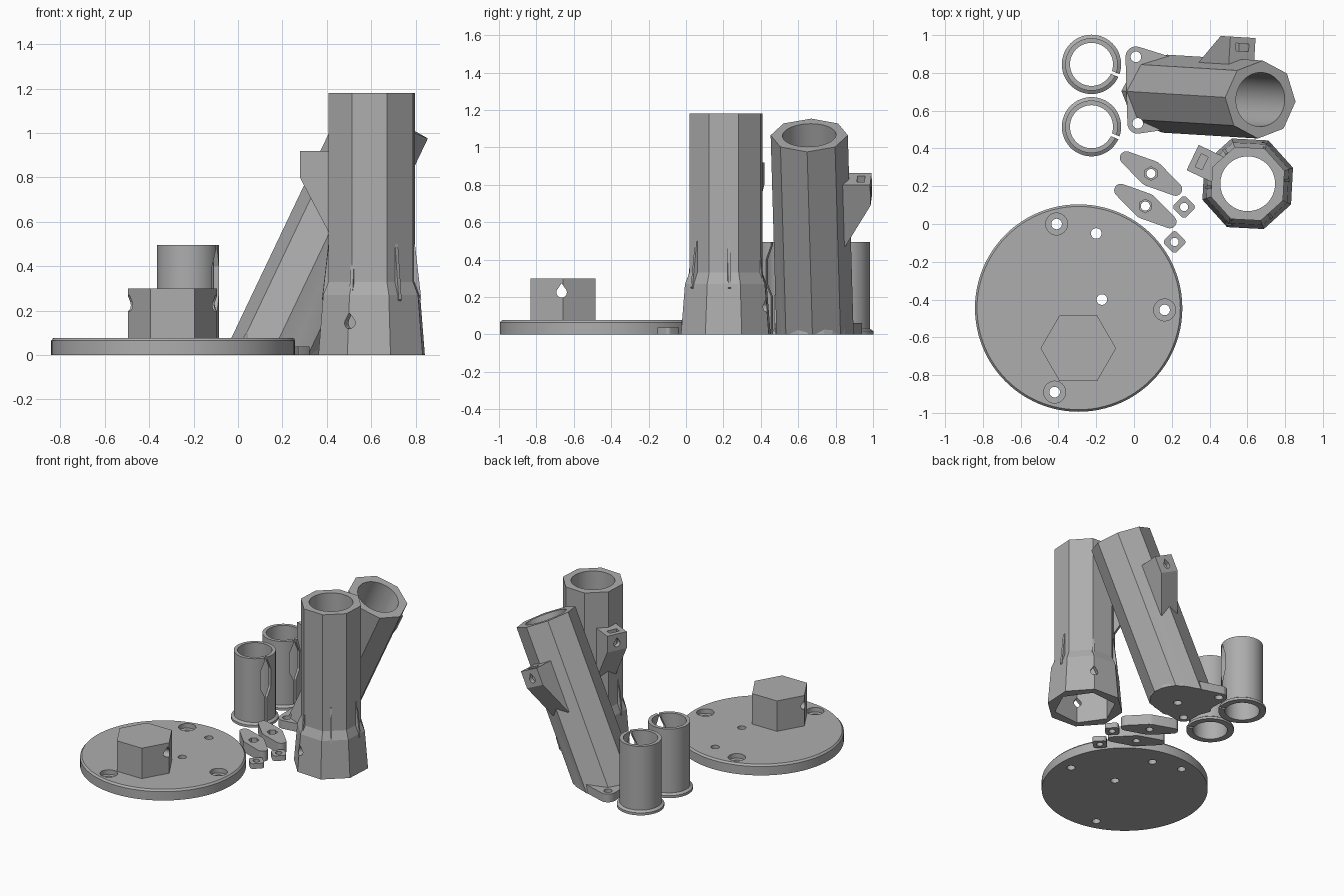
import bpy, bmesh
from math import radians, sin, cos, tau
from mathutils import Matrix, Vector
from mathutils.geometry import convex_hull_2d

cube = bpy.data.objects.get("Cube")
if cube:
    bpy.data.objects.remove(cube, do_unlink=True)

grey = bpy.data.materials.new("plain grey")
grey.use_nodes = True
tone = (0.42, 0.42, 0.42, 1)
grey.diffuse_color = tone
grey.node_tree.nodes["Principled BSDF"].inputs["Base Color"].default_value = tone


def loft(name, sections, matrix=Matrix()):
    """Closed solid through matching rings of points."""
    bm = bmesh.new()
    rings = [[bm.verts.new(matrix @ Vector(p)) for p in s] for s in sections]
    n = len(rings[0])
    for a, b in zip(rings, rings[1:]):
        for i in range(n):
            j = (i + 1) % n
            bm.faces.new((a[i], a[j], b[j], b[i]))
    bm.faces.new(rings[0][::-1])
    bm.faces.new(rings[-1])
    bmesh.ops.recalc_face_normals(bm, faces=bm.faces)
    mesh = bpy.data.meshes.new(name)
    bm.to_mesh(mesh)
    bm.free()
    mesh.materials.append(grey)
    obj = bpy.data.objects.new(name, mesh)
    bpy.context.collection.objects.link(obj)
    return obj


def ring(n, r, z, turn=0, x=0, y=0):
    return [(x + r * cos(radians(turn) + tau * i / n),
             y + r * sin(radians(turn) + tau * i / n), z) for i in range(n)]


def turned(name, profile, n=48, turn=0, x=0, y=0, matrix=Matrix()):
    return loft(name, [ring(n, r, z, turn, x, y) for r, z in profile], matrix)


def hole(r, z0, z1, x, y, n=32, turn=0, matrix=Matrix()):
    return turned("cutter", [(r, z0), (r, z1)], n, turn, x, y, matrix)


def hull_plate(name, circles, z0, z1, n=24):
    pts = [Vector(p[:2]) for x, y, r in circles for p in ring(n, r, 0, 0, x, y)]
    outline = [pts[i] for i in convex_hull_2d(pts)]
    return loft(name, [[(p.x, p.y, z) for p in outline] for z in (z0, z1)])


def slab(name, profile, width, matrix=Matrix()):
    """Profile in the x-z plane, extruded both ways along y."""
    return loft(name, [[(r, y, z) for r, z in profile] for y in (-width / 2, width / 2)], matrix)


def teardrop(r, x0, x1, z, matrix=Matrix()):
    arc = [radians(a) for a in range(135, 406, 15)]
    pts = [(r * cos(a), z + r * sin(a)) for a in arc] + [(0, z + r * 1.75)]
    return loft("cutter", [[(x, p, q) for p, q in pts] for x in (x0, x1)], matrix)


def combine(obj, others, operation):
    for other in others:
        other.hide_render = True
        mod = obj.modifiers.new("combine", 'BOOLEAN')
        mod.operation = operation
        mod.solver = 'EXACT'
        mod.object = other
        bpy.context.view_layer.objects.active = obj
        bpy.ops.object.modifier_apply(modifier=mod.name)
        bpy.data.objects.remove(other, do_unlink=True)


def fuse(obj, *others):
    combine(obj, others, 'UNION')


def cut(obj, *others):
    combine(obj, others, 'DIFFERENCE')


def turn_z(degrees):
    return Matrix.Rotation(radians(degrees), 4, 'Z')


def move(x, y, z=0):
    return Matrix.Translation((x, y, z))


parts = []

# Round base with a hexagonal peg
base = turned("base_disc", [(.549, 0), (.549, .065), (.538, .078)], 96, 0, -.293, -.445)
hexagon = turned("hex_peg", [(.2, .04), (.2, .3)], 6, 0, -.295, -.658)
fuse(base, hexagon)
cut(base, teardrop(.028, -.4, .4, .225, move(-.295, -.665)))
for x, y in ((-.41, 0), (.162, -.455), (-.42, -.89)):
    cut(base, hole(.028, -.1, .2, x, y), hole(.058, .045, .2, x, y))
for x, y in ((-.2, -.05), (-.17, -.4)):
    cut(base, hole(.028, -.1, .2, x, y))
parts.append(base)


# Shared side bracket with a nut pocket and a bolt hole
def add_bracket(tube, angle, matrix):
    m = matrix @ turn_z(angle)
    profile = [(.1, .92), (.323, .92), (.323, .8), (.18, .555), (.1, .555)]
    fuse(tube, slab("bracket", profile, .148, m))
    pocket = [(.25, 1), (.25, .8), (.29, .8), (.29, 1)]
    cut(tube, slab("cutter", pocket, .075, m), teardrop(.024, .16, .4, .85, m))


# Upright octagonal tube with a flared hexagonal socket
SIDE = 1 / cos(tau / 16)
place = move(.602, .213)
upright = turned("upright_tube", [(.235 * SIDE, 0), (.214 * SIDE, .27),
                                  (.191 * SIDE, .33), (.191 * SIDE, 1.18)],
                 8, 19.5, matrix=place)
add_bracket(upright, 154.5, place)
for k in range(6):
    rib = [(.16, .2), (.224, .25), (.195, .5), (.16, .5)]
    fuse(upright, slab("rib", rib, .016, place @ turn_z(5 + 60 * k)))
cut(upright,
    hole(.145, .2, 1.3, 0, 0, 64, 0, place),
    turned("cutter", [(.205, -.1), (.205, .26), (.14, .45)], 6, 5, matrix=place),
    teardrop(.026, -.4, .4, .145, place @ turn_z(65)))
parts.append(upright)

# Leaning octagonal tube on a bolted foot
lean = move(.162, .69) @ turn_z(-3.5) @ Matrix.Rotation(radians(25.5), 4, 'Y')
leaning = turned("leaning_tube", [(.191 * SIDE, -.25), (.191 * SIDE, 1.18)], 8, 0, matrix=lean)
add_bracket(leaning, 90, lean)
cut(leaning, hole(2, -1, 0, 0, .7))
foot_holes = ((.01, .885), (.02, .533))
foot = hull_plate("foot", [(x, y, .055) for x, y in foot_holes] + [(.2, .69, .185)], 0, .06)
fuse(leaning, foot)
cut(leaning, hole(.143, .16, 1.4, 0, 0, 64, 0, lean))
for x, y in foot_holes:
    cut(leaning, hole(.028, -.1, .2, x, y))
cut(leaning, hole(.028, -.1, .25, .174, .656))
parts.append(leaning)

# Split sleeves with a rim and a tapered window
for label, y in (("rear", .845), ("front", .515)):
    m = move(-.225, y)
    sleeve = turned(label + "_sleeve", [(.157, 0), (.157, .018), (.139, .03), (.139, .495)],
                    64, matrix=m)
    cut(sleeve, hole(.114, -.1, .6, 0, 0, 64, 0, m))
    slot = m @ turn_z(-22)
    cut(sleeve, slab("cutter", [(.05, -.1), (.3, -.1), (.3, .6), (.05, .6)], .016, slot))
    window = [(.007, .48), (.04, .4), (.04, .27), (.007, .2)]
    window += [(-w, z) for w, z in reversed(window)]
    cut(sleeve, loft("cutter", [[(x, w, z) for w, z in window] for x in (.05, .3)], slot))
    parts.append(sleeve)

# Tapered wing clamps with a hexagonal nut recess
for label, x, y in (("rear", .09, .267), ("front", .06, .095)):
    dx, dy = .13, -.083
    clamp = hull_plate(label + "_clamp", [(x - dx, y - dy, .035), (x, y, .07),
                                          (x + dx, y + dy, .035)], 0, .075)
    cut(clamp, hole(.024, -.1, .2, x, y), hole(.036, .035, .2, x, y, 6, 30))
    parts.append(clamp)

# Small square spacers with rounded corners
for label, x, y in (("rear", .265, .09), ("front", .215, -.095)):
    corners = [(x + a, y + b, .02) for a, b in ((.037, 0), (-.037, 0), (0, .037), (0, -.037))]
    spacer = hull_plate(label + "_spacer", corners, 0, .038)
    cut(spacer, hole(.022, -.1, .2, x, y))
    parts.append(spacer)

# Crisp edges, smooth bores
for obj in parts:
    bpy.ops.object.select_all(action='DESELECT')
    obj.select_set(True)
    bpy.context.view_layer.objects.active = obj
    bpy.ops.object.shade_smooth_by_angle(angle=radians(14))
